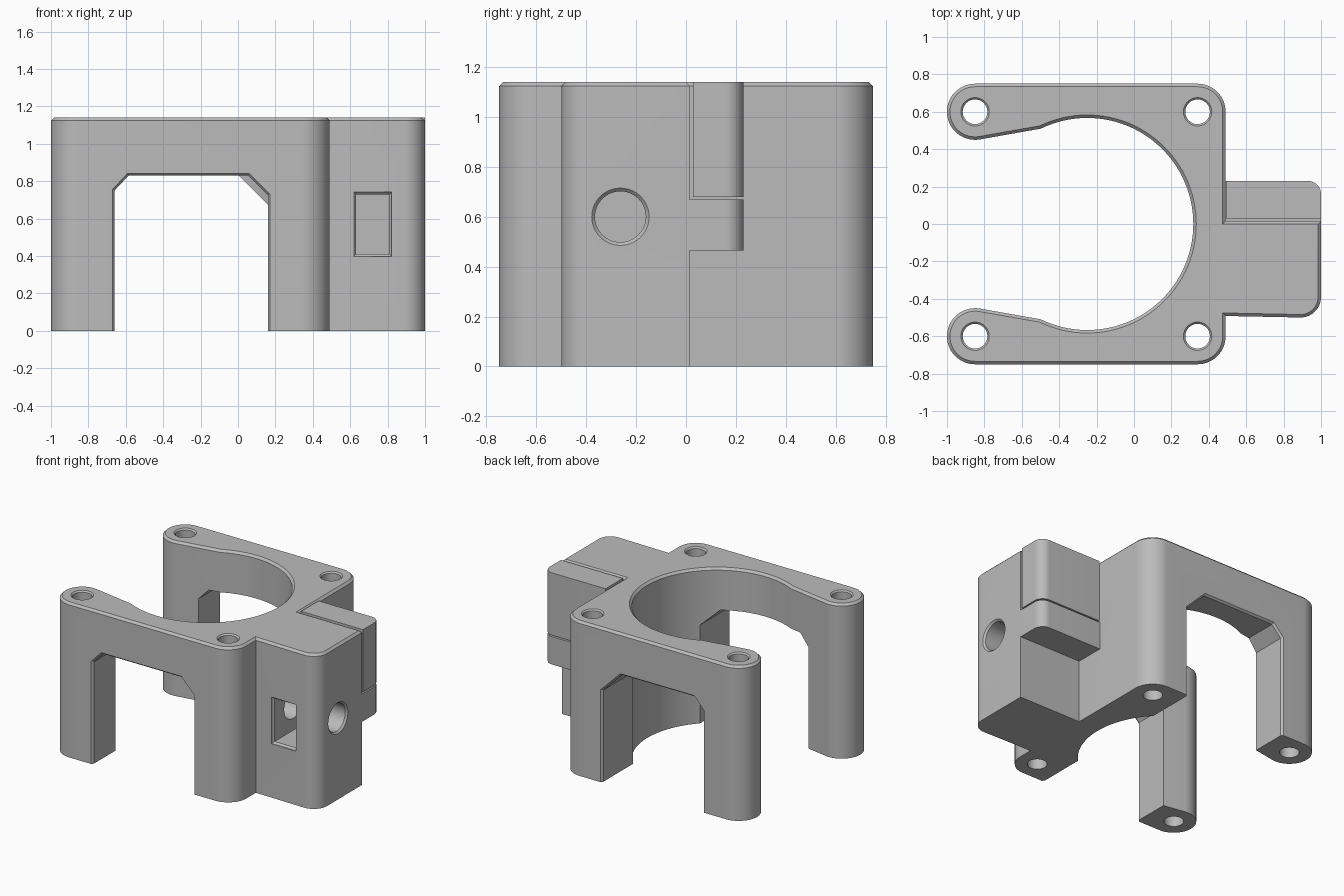
import bpy, bmesh, math

cube = bpy.data.objects.get("Cube")
if cube:
    bpy.data.objects.remove(cube, do_unlink=True)

HEIGHT = 1.14
CHAMFER = 0.016

grey = bpy.data.materials.new("plain grey")
grey.use_nodes = True
grey.diffuse_color = (0.5, 0.5, 0.5, 1)
grey.node_tree.nodes["Principled BSDF"].inputs["Base Color"].default_value = (0.5, 0.5, 0.5, 1)


def arc(cx, cy, r, start, end, steps=16):
    angles = [math.radians(start + (end - start) * i / steps) for i in range(steps + 1)]
    return [(cx + r * math.cos(a), cy + r * math.sin(a)) for a in angles]


def offset(poly, d):
    """Grow a counter-clockwise outline by d with mitred corners."""
    out = []
    for i, (x, y) in enumerate(poly):
        px, py = poly[i - 1]
        nx, ny = poly[(i + 1) % len(poly)]
        la, lb = math.hypot(x - px, y - py), math.hypot(nx - x, ny - y)
        ax, ay = (y - py) / la, (px - x) / la
        bx, by = (ny - y) / lb, (x - nx) / lb
        k = d / (1 + ax * bx + ay * by)
        out.append((x + (ax + bx) * k, y + (ay + by) * k))
    return out


def loft(name, poly, levels, axis="z"):
    """Stack an outline at (position, growth) levels along an axis."""
    place = {"z": lambda u, v, w: (u, v, w),
             "y": lambda u, v, w: (u, w, v),
             "x": lambda u, v, w: (w, u, v)}[axis]
    bm = bmesh.new()
    rings = [[bm.verts.new(place(u, v, w)) for u, v in offset(poly, g)] for w, g in levels]
    n = len(poly)
    for a, b in zip(rings, rings[1:]):
        for i in range(n):
            j = (i + 1) % n
            bm.faces.new((a[i], a[j], b[j], b[i]))
    bm.faces.new(rings[0][::-1])
    bm.faces.new(rings[-1])
    bmesh.ops.recalc_face_normals(bm, faces=bm.faces)
    mesh = bpy.data.meshes.new(name)
    bm.to_mesh(mesh)
    bm.free()
    mesh.materials.append(grey)
    obj = bpy.data.objects.new(name, mesh)
    bpy.context.collection.objects.link(obj)
    return obj


def select(obj):
    bpy.ops.object.select_all(action="DESELECT")
    obj.select_set(True)
    bpy.context.view_layer.objects.active = obj


def combine(target, tool, operation):
    mod = target.modifiers.new("combine", "BOOLEAN")
    mod.object, mod.operation, mod.solver = tool, operation, "EXACT"
    select(target)
    bpy.ops.object.modifier_apply(modifier=mod.name)
    bpy.data.objects.remove(tool, do_unlink=True)


# C-shaped frame with rounded arms around a large bore
outline = (arc(0.34, -0.6, 0.15, -90, 0) + arc(0.34, 0.6, 0.15, 0, 90)
           + arc(-0.85, 0.6, 0.15, 90, 280, 32)
           + arc(-0.25, 0, 0.567, 116, -116, 72)
           + arc(-0.85, -0.6, 0.15, 80, 270, 32))
top_chamfer = [(0, 0), (HEIGHT - CHAMFER, 0), (HEIGHT, -CHAMFER)]
frame = loft("frame", outline, top_chamfer)

# Leg openings on both sides, with a bevelled rim
for side, corner in ((-1, 0.105), (1, 0.155)):
    opening = [(-0.66, -0.2), (0.16, -0.2), (0.16, 0.83 - corner),
               (0.16 - corner, 0.83), (-0.585, 0.83), (-0.66, 0.75)]
    levels = [(side * 0.8, 0.012), (side * 0.75, 0.012), (side * 0.735, 0), (0, 0)]
    combine(frame, loft("leg_opening", opening, levels, "y"), "DIFFERENCE")

# Side block and the tongue that carries the clamp
block = [(0.4, -0.49)] + arc(0.89, -0.39, 0.11, -90, 0) + [(1, 0.015), (0.4, 0.015)]
combine(frame, loft("side_block", block, top_chamfer), "UNION")
tongue = [(0.42, -0.06), (1, -0.06)] + arc(0.93, 0.16, 0.07, 0, 90, 10) + [(0.42, 0.23)]
combine(frame, loft("tongue", tongue, [(0.465, 0), (0.67, 0)]), "UNION")

# Vertical screw holes in the four corners
for x in (-0.85, 0.34):
    for y in (-0.6, 0.6):
        circle = arc(x, y, 0.066, 0, 360, 32)[:-1]
        levels = [(-0.1, 0), (HEIGHT - 0.01, 0), (HEIGHT, 0.01), (HEIGHT + 0.1, 0.01)]
        combine(frame, loft("screw_hole", circle, levels), "DIFFERENCE")

# Blind cross hole and rectangular pocket in the block
circle = arc(-0.263, 0.6, 0.102, 0, 360, 40)[:-1]
levels = [(0.42, 0), (0.987, 0), (1, 0.013), (1.1, 0.013)]
combine(frame, loft("cross_hole", circle, levels, "x"), "DIFFERENCE")
pocket = [(0.632, 0.41), (0.808, 0.41), (0.808, 0.728), (0.632, 0.728)]
levels = [(-0.6, 0.013), (-0.49, 0.013), (-0.477, 0), (-0.13, 0)]
combine(frame, loft("pocket", pocket, levels, "y"), "DIFFERENCE")

# Separate clamp piece behind the block, with hairline gaps
jaw = [(0.495, 0.028), (1, 0.028)] + arc(0.93, 0.16, 0.07, 0, 90, 10) + [(0.495, 0.23)]
clamp = loft("clamp_piece", jaw, [(0.68, 0), (HEIGHT, 0)])

for obj in (frame, clamp):
    select(obj)
    bpy.ops.object.shade_smooth_by_angle(angle=math.radians(25))
